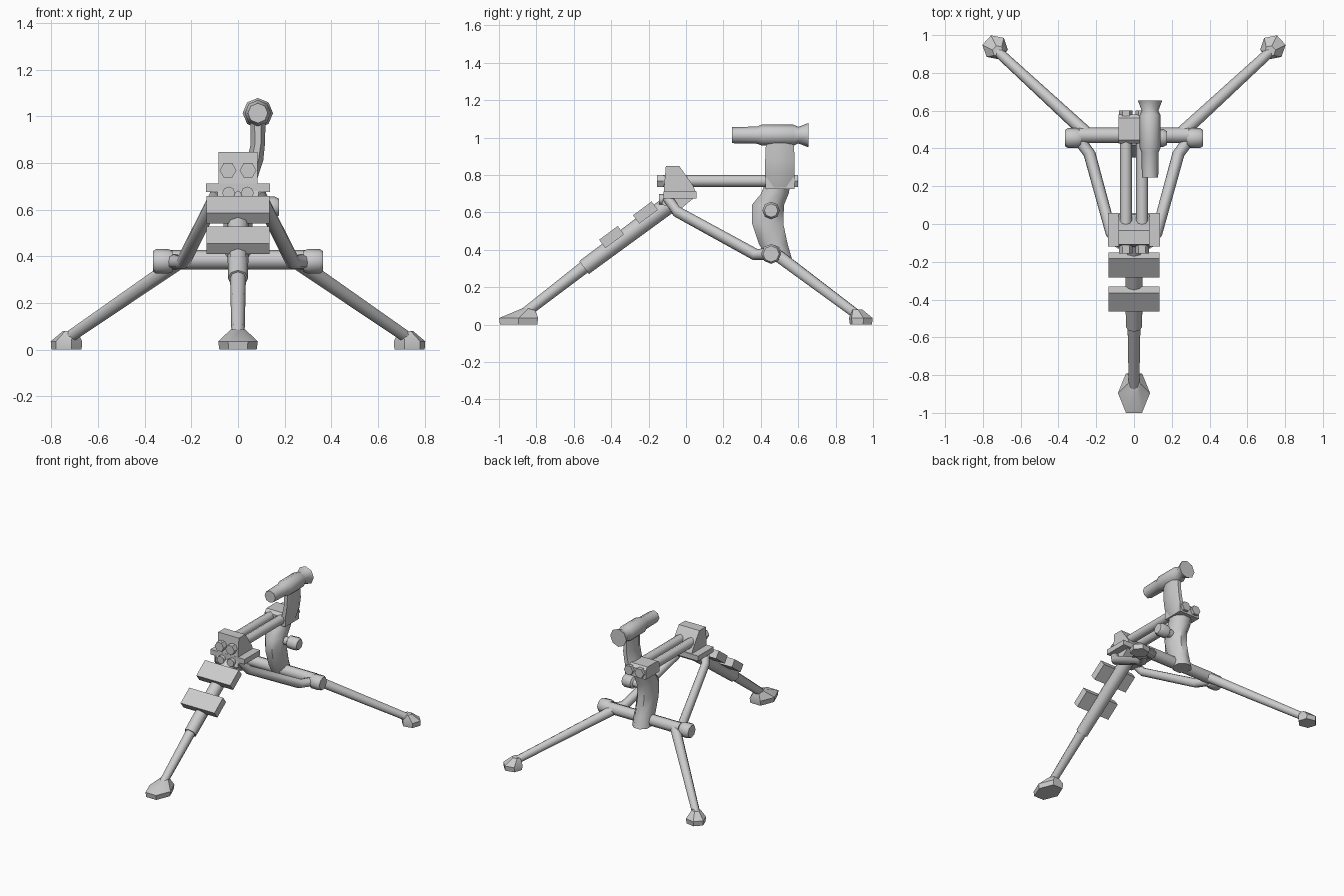
import bpy, bmesh, math
from mathutils import Vector

if "Cube" in bpy.data.objects:
    bpy.data.objects.remove(bpy.data.objects["Cube"])


def skin(name, rings, angle=50):
    """Join matching rings of points into a capped, smooth-by-angle mesh."""
    bm = bmesh.new()
    loops = [[bm.verts.new(p) for p in ring] for ring in rings]
    n = len(loops[0])
    for a, b in zip(loops, loops[1:]):
        for i in range(n):
            j = (i + 1) % n
            bm.faces.new((a[i], a[j], b[j], b[i]))
    bm.faces.new(loops[0][::-1])
    bm.faces.new(loops[-1])
    bmesh.ops.recalc_face_normals(bm, faces=bm.faces)
    me = bpy.data.meshes.new(name)
    bm.to_mesh(me)
    bm.free()
    ob = bpy.data.objects.new(name, me)
    bpy.context.collection.objects.link(ob)
    bpy.ops.object.select_all(action='DESELECT')
    ob.select_set(True)
    bpy.context.view_layer.objects.active = ob
    bpy.ops.object.shade_smooth_by_angle(angle=math.radians(angle))
    return ob


def tube(name, path, radii, sides=8, angle=50):
    """Round tube along a path with one radius per point."""
    pts = [Vector(p) for p in path]
    rings = []
    for i, p in enumerate(pts):
        t = (pts[min(i + 1, len(pts) - 1)] - pts[max(i - 1, 0)]).normalized()
        u = t.cross(Vector((0, 0, 1))).normalized()
        v = u.cross(t)
        turn = [2 * math.pi * k / sides for k in range(sides)]
        rings.append([p + radii[i] * (u * math.cos(a) + v * math.sin(a)) for a in turn])
    return skin(name, rings, angle)


def loft(name, sections, sides=8, turn=0.0, angle=50):
    """Stack of horizontal elliptic polygons: (x, y, z, radius x, radius y)."""
    rings = []
    for x, y, z, rx, ry in sections:
        angs = [turn + 2 * math.pi * k / sides for k in range(sides)]
        rings.append([(x + rx * math.cos(a), y + ry * math.sin(a), z) for a in angs])
    return skin(name, rings, angle)


def prism(name, profile, half, angle=30):
    """Side profile (y, z) extruded symmetrically across x."""
    return skin(name, [[(x, y, z) for y, z in profile] for x in (-half, half)], angle)


# Front leg: outer sleeve, inner rod and long hexagonal foot
tube("front_leg_sleeve", [(0, -0.545, 0.305), (0, -0.06, 0.665)], [0.043, 0.048])
tube("front_leg_rod", [(0, -0.87, 0.055), (0, -0.54, 0.31)], [0.028, 0.034])
loft("front_foot", [(0, -0.895, 0, 0.08, 0.115), (0, -0.895, 0.035, 0.085, 0.121),
                    (0, -0.845, 0.085, 0.032, 0.04)], 6, angle=35)

# Padded rests on the front leg, tilted to follow it
tilt = math.atan2(0.36, 0.485)
along = Vector((math.cos(tilt), math.sin(tilt)))
across = Vector((-along.y, along.x))
for label, centre in (("upper", (-0.217, 0.599)), ("lower", (-0.398, 0.468))):
    c = Vector(centre)
    prism(label + "_leg_pad", [c + along * a * 0.062 + across * b * 0.028
                               for a, b in ((-1, -1), (1, -1), (1, 1), (-1, 1))], 0.136)

# Rear legs, feet, braces and end knobs, one set each side
for s, side in ((-1, "left"), (1, "right")):
    tube(side + "_rear_leg", [(s * 0.735, 0.925, 0.045), (s * 0.24, 0.47, 0.385)], [0.027, 0.035])
    loft(side + "_rear_foot", [(s * 0.735, 0.935, 0, 0.066, 0.062),
                               (s * 0.735, 0.935, 0.035, 0.069, 0.067),
                               (s * 0.72, 0.915, 0.08, 0.03, 0.03)], 6, s * 0.2, 35)
    tube(side + "_brace", [(s * 0.085, -0.1, 0.68), (s * 0.12, -0.05, 0.605),
                           (s * 0.235, 0.37, 0.375), (s * 0.3, 0.46, 0.378)],
         [0.028, 0.03, 0.032, 0.032])
    tube(side + "_crossbar_knob", [(s * 0.28, 0.455, 0.378), (s * 0.30, 0.455, 0.378),
                                   (s * 0.35, 0.455, 0.378), (s * 0.365, 0.455, 0.378)],
         [0.045, 0.053, 0.053, 0.043])
    # Twin rails with hexagonal end nuts
    x = s * 0.043
    tube(side + "_rail", [(x, -0.13, 0.768), (x, 0.585, 0.768)], [0.032, 0.032])
    tube(side + "_rail_front_nut", [(x, -0.155, 0.768), (x, -0.12, 0.768)], [0.036] * 2, 6, 30)
    tube(side + "_rail_rear_nut", [(x, 0.57, 0.768), (x, 0.60, 0.768)], [0.036] * 2, 6, 30)
    # Stub sockets below the head
    tube(side + "_head_socket", [(s * 0.04, -0.145, 0.67), (s * 0.04, 0.0, 0.67)], [0.028] * 2)

tube("crossbar", [(-0.29, 0.47, 0.385), (0.29, 0.47, 0.385)], [0.041, 0.041])

# Head at the top of the front leg
prism("head_block", [(-0.12, 0.70), (0.055, 0.70), (0.04, 0.74), (-0.035, 0.847), (-0.108, 0.847)], 0.083)
prism("head_plate", [(-0.12, 0.675), (0.057, 0.675), (0.057, 0.712), (-0.12, 0.712)], 0.138)
prism("head_underside", [(-0.13, 0.64), (-0.02, 0.625), (0.045, 0.68), (-0.12, 0.68)], 0.088)

# Rear slider and curved elevation post
prism("rear_slider", [(0.425, 0.725), (0.58, 0.725), (0.58, 0.79), (0.56, 0.81),
                      (0.445, 0.81), (0.425, 0.79)], 0.083)
t8 = math.pi / 8
loft("elevation_post", [(0, 0.505, 0.345, 0.065, 0.068), (0, 0.467, 0.43, 0.066, 0.083),
                        (0, 0.437, 0.54, 0.068, 0.09), (0, 0.438, 0.64, 0.07, 0.093),
                        (0, 0.475, 0.70, 0.075, 0.08), (0, 0.488, 0.745, 0.08, 0.075)], 8, t8)
tube("elevation_knob", [(0.04, 0.455, 0.61), (0.09, 0.455, 0.61), (0.10, 0.455, 0.61),
                        (0.155, 0.455, 0.61), (0.175, 0.455, 0.61)],
     [0.03, 0.03, 0.045, 0.047, 0.036])

# Bent arm carrying the scope
loft("scope_arm", [(0.045, 0.502, 0.73, 0.04, 0.083), (0.073, 0.502, 0.81, 0.038, 0.085),
                   (0.085, 0.502, 0.88, 0.033, 0.085), (0.085, 0.502, 0.99, 0.036, 0.08)], 8, t8)

# Scope: tube, thick body and flared eyepiece
profile = [(0.245, 0.043), (0.38, 0.046), (0.405, 0.056), (0.575, 0.056), (0.60, 0.044), (0.655, 0.065)]
tube("scope", [(0.085, y, 1.013) for y, r in profile], [r for y, r in profile])
